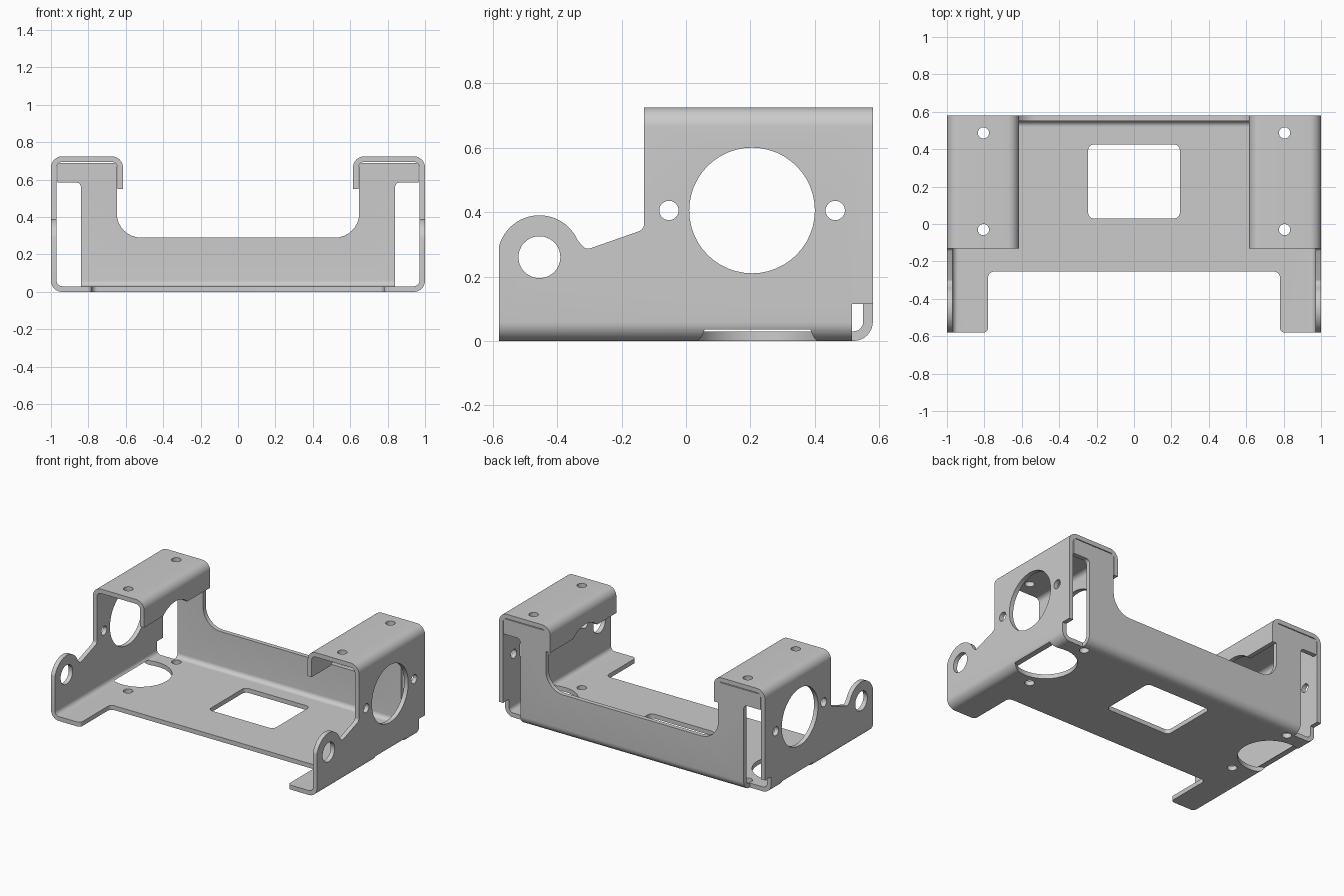
import bpy, bmesh, math
from mathutils import Vector

if "Cube" in bpy.data.objects:
    bpy.data.objects.remove(bpy.data.objects["Cube"])


def rounded(points, n=8):
    """Turn (u, v[, radius]) corners into a polygon with filleted corners."""
    out = []
    for i, p in enumerate(points):
        c = Vector(p[:2])
        if len(p) < 3:
            out.append(c)
            continue
        a = (Vector(points[i - 1][:2]) - c).normalized()
        b = (Vector(points[(i + 1) % len(points)][:2]) - c).normalized()
        half = a.angle(b) / 2
        centre = c + (a + b).normalized() * (p[2] / math.sin(half))
        d = p[2] / math.tan(half)
        s, e = c + a * d - centre, c + b * d - centre
        sweep = math.pi - 2 * half
        for k in range(n + 1):
            t = k / n
            out.append(centre + (s * math.sin((1 - t) * sweep) + e * math.sin(t * sweep)) / math.sin(sweep))
    return out


def circle(u, v, r, n=48, start=0.0, end=360.0):
    steps = n if end - start == 360 else n + 1
    return [Vector((u + r * math.cos(math.radians(start + (end - start) * k / n)),
                    v + r * math.sin(math.radians(start + (end - start) * k / n)))) for k in range(steps)]


def prism(name, pts, axis, lo, hi):
    """Extrude a 2D outline along one axis."""
    place = {'x': lambda p: (lo, p[0], p[1]),
             'y': lambda p: (p[0], lo, p[1]),
             'z': lambda p: (p[0], p[1], lo)}[axis]
    bm = bmesh.new()
    face = bm.faces.new([bm.verts.new(place(p)) for p in pts])
    top = bmesh.ops.extrude_face_region(bm, geom=[face])
    shift = Vector([hi - lo if a == axis else 0 for a in 'xyz'])
    bmesh.ops.translate(bm, vec=shift, verts=[g for g in top['geom'] if isinstance(g, bmesh.types.BMVert)])
    bmesh.ops.recalc_face_normals(bm, faces=bm.faces)
    mesh = bpy.data.meshes.new(name)
    bm.to_mesh(mesh)
    bm.free()
    ob = bpy.data.objects.new(name, mesh)
    bpy.context.collection.objects.link(ob)
    return ob


def boolean(ob, cutter, op='DIFFERENCE'):
    bpy.context.view_layer.objects.active = ob
    m = ob.modifiers.new('cut', 'BOOLEAN')
    m.operation, m.object, m.solver = op, cutter, 'EXACT'
    bpy.ops.object.modifier_apply(modifier=m.name)
    bpy.data.objects.remove(cutter, do_unlink=True)


def mirrored(half):
    """Complete a right-hand outline with its left-hand mirror."""
    return half + [(-p[0],) + tuple(p[1:]) for p in reversed(half)]


# Folded channel: base, side walls, top flanges and inner lips
T = 0.03
outer = [(0.615, 0.55), (0.615, 0.725, 0.06), (1, 0.725, 0.06), (1, 0, 0.06)]
inner = [(0.645, 0.55), (0.645, 0.695, T), (0.97, 0.695, T), (0.97, T, T)]
left_outer = [(-p[0],) + p[1:] for p in reversed(outer)]
left_inner = [(-p[0],) + p[1:] for p in inner]
body = prism('folded_bracket', rounded(outer + left_outer + left_inner + inner[::-1]), 'y', -0.58, 0.58)

# Side silhouette with the round ear and the sloped shoulder
side = ([(-0.585, -0.1)] + circle(-0.455, 0.26, 0.13, 28, 180, 24)
        + rounded([(-0.33, 0.305), (-0.31, 0.283, 0.02), (-0.13, 0.346, 0.025), (-0.13, 0.8),
                   (0.6, 0.8), (0.6, -0.1)])) 
boolean(body, prism('side_trim', side, 'x', -1.2, 1.2), 'INTERSECT')

# Base plan with front legs
plan = mirrored([(1.1, 0.7), (1.1, -0.58), (0.78, -0.58, 0.025), (0.78, -0.255, 0.03)])
boolean(body, prism('plan_trim', rounded(plan), 'z', -0.1, 0.9), 'INTERSECT')

# Relief at the rear lower corners
boolean(body, prism('rear_relief', [(0.515, -0.1), (0.7, -0.1), (0.7, 0.115), (0.515, 0.115)], 'x', -1.2, 1.2))

# Holes through both side walls
for y, z, r in [(0.205, 0.405, 0.195), (-0.053, 0.405, 0.03), (0.463, 0.405, 0.03), (-0.455, 0.26, 0.065)]:
    boolean(body, prism('side_hole', circle(y, z, r), 'x', -1.2, 1.2))

# Window in the base
window = [(-0.245, 0.03, 0.03), (0.245, 0.03, 0.03), (0.245, 0.425, 0.03), (-0.245, 0.425, 0.03)]
boolean(body, prism('window', rounded(window), 'z', -0.1, 0.2))

# Screw holes and round base cutouts on each side
for s in (-1, 1):
    for y in (-0.03, 0.487):
        boolean(body, prism('screw_hole', circle(s * 0.805, y, 0.03, 32), 'z', -0.1, 0.9))
    boolean(body, prism('base_cutout', circle(s * 0.89, 0.222, 0.195), 'z', -0.1, 0.035))

# Rear panel folded up from the base, with tabs closing the channel ends
bend = [(0.515, 0), (0.58, 0, 0.06), (0.58, 0.69), (0.55, 0.69), (0.55, T, T), (0.515, T)]
panel = prism('rear_panel', rounded(bend), 'x', -0.965, 0.965)
shape = mirrored([(0.84, -0.1), (0.84, 0.585, 0.025), (0.965, 0.585), (0.965, 0.69),
                  (0.648, 0.69), (0.648, 0.29, 0.13)])
boolean(panel, prism('panel_trim', rounded(shape), 'y', 0.4, 0.7), 'INTERSECT')

# Smooth bends, sharp sheet edges
for ob in (body, panel):
    bpy.ops.object.select_all(action='DESELECT')
    ob.select_set(True)
    bpy.context.view_layer.objects.active = ob
    bpy.ops.object.shade_smooth_by_angle(angle=math.radians(30))
